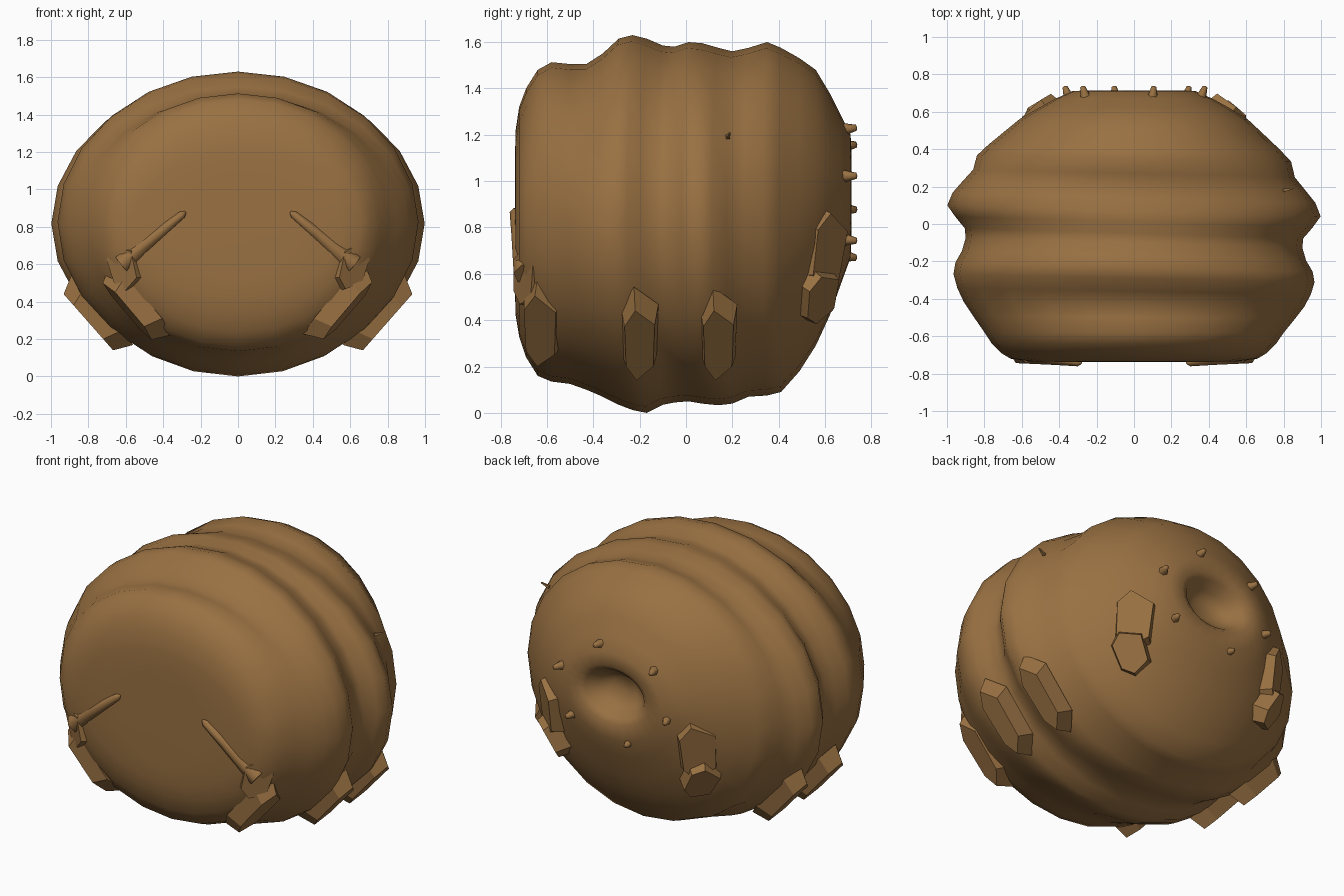
import bpy, bmesh, math
from mathutils import Vector

if "Cube" in bpy.data.objects:
    bpy.data.objects.remove(bpy.data.objects["Cube"])

brown = bpy.data.materials.new("earth brown")
brown.diffuse_color = (0.32, 0.165, 0.055, 1)
brown.use_nodes = True
brown.node_tree.nodes["Principled BSDF"].inputs["Base Color"].default_value = brown.diffuse_color


def make_object(name, bm, smooth=None):
    bmesh.ops.recalc_face_normals(bm, faces=bm.faces)
    mesh = bpy.data.meshes.new(name)
    bm.to_mesh(mesh)
    bm.free()
    mesh.materials.append(brown)
    ob = bpy.data.objects.new(name, mesh)
    bpy.context.collection.objects.link(ob)
    if smooth:
        bpy.ops.object.select_all(action='DESELECT')
        ob.select_set(True)
        bpy.context.view_layer.objects.active = ob
        bpy.ops.object.shade_smooth_by_angle(angle=math.radians(smooth))
    return ob


def loft(bm, loops):
    """Skin a list of point loops and close both ends."""
    rows = [[bm.verts.new(p) for p in loop] for loop in loops]
    n = len(rows[0])
    for a, b in zip(rows, rows[1:]):
        for i in range(n):
            j = (i + 1) % n
            bm.faces.new((a[i], a[j], b[j], b[i]))
    bm.faces.new(rows[0])
    bm.faces.new(rows[-1])


# Ridged body: rings of (y, half width, top z, bottom z) from front to mouth pit
RINGS = [
    (-.738, .30, 1.10, .52), (-.735, .55, 1.22, .42), (-.72, .66, 1.32, .33),
    (-.69, .71, 1.40, .24), (-.64, .76, 1.48, .16), (-.58, .80, 1.513, .135),
    (-.50, .86, 1.505, .125), (-.43, .91, 1.505, .10), (-.36, .945, 1.55, .07),
    (-.29, .965, 1.615, .035), (-.23, .955, 1.63, .012), (-.17, .92, 1.615, 0),
    (-.10, .90, 1.585, .035), (-.05, .905, 1.58, .045), (.01, .955, 1.60, .05),
    (.07, .998, 1.595, .04), (.14, .97, 1.575, .033), (.20, .92, 1.56, .04),
    (.27, .86, 1.575, .07), (.35, .84, 1.60, .075), (.41, .78, 1.575, .09),
    (.49, .69, 1.53, .18), (.56, .61, 1.48, .29), (.62, .51, 1.38, .42),
    (.67, .42, 1.28, .56), (.71, .33, 1.20, .67), (.715, .25, 1.12, .77),
    (.69, .20, 1.09, .80), (.63, .15, 1.05, .84), (.59, .08, 1.01, .90),
]
SIDES = 24
loops = []
for y, w, top, bottom in RINGS:
    mid, half = (top + bottom) / 2, (top - bottom) / 2
    skew = 0.03 * max(0, 1 - (y / 0.6) ** 2)
    loop = []
    for i in range(SIDES):
        a = 2 * math.pi * i / SIDES
        x = w * math.sin(a)
        loop.append((x, y - skew * x, mid + half * math.cos(a)))
    loops.append(loop)
bm = bmesh.new()
loft(bm, loops)
make_object("body", bm, 60)


def pad(name, centre, normal, along, length, width, depth=0.10):
    """Faceted six-sided stub with a flat outer face, sunk into the body."""
    n = Vector(normal).normalized()
    t = Vector(along)
    t = (t - n * t.dot(n)).normalized()
    s = n.cross(t)
    outline = [(1, .3), (.55, 1), (-.6, .9), (-1, .2), (-.6, -.9), (.6, -1)]
    layers = []
    for scale, height in ((1.25, -depth), (1.0, 0)):
        layers.append([Vector(centre) + n * height
                       + t * u * length / 2 * scale + s * v * width / 2 * scale
                       for u, v in outline])
    bm = bmesh.new()
    loft(bm, layers)
    make_object(name, bm)


def spike(name, base, tip, radius, sides=6):
    """Thin cone with a slightly blunted point."""
    base, tip = Vector(base), Vector(tip)
    n = (tip - base).normalized()
    u = n.orthogonal().normalized()
    v = n.cross(u)
    layers = []
    for f, r in ((0, 1), (.6, .6), (.95, .4), (1, .1)):
        c = base.lerp(tip, f)
        layers.append([c + (u * math.cos(2 * math.pi * i / sides)
                            + v * math.sin(2 * math.pi * i / sides)) * radius * r
                       for i in range(sides)])
    bm = bmesh.new()
    loft(bm, layers)
    make_object(name, bm, 60)


for s, side in ((-1, "left"), (1, "right")):
    # Stub feet along the lower flanks
    for k, y in enumerate((-.20, .14)):
        pad(f"{side}_flank_foot_{k + 1}", (s * .80, y, .29),
            (s * .75, 0, -.66), (s * .66, 0, .75), .40, .13)
    # Front feet with a knuckle and a thin tendril lying on the face
    pad(f"{side}_front_foot", (s * .59, -.63, .35),
        (s * .72, -.2, -.62), (s * .6, 0, .75), .40, .14)
    pad(f"{side}_front_knuckle", (s * .62, -.705, .58),
        (s * .5, -.85, -.1), (s * .3, 0, 1), .24, .16)
    spike(f"{side}_front_tendril", (s * .62, -.69, .60),
          (s * .28, -.742, .88), .055)
    # Rear feet in two faceted pieces
    pad(f"{side}_rear_foot_upper", (s * .52, .62, .69),
        (s * .62, .75, -.12), (-s * .1, 0, 1), .34, .20, .14)
    pad(f"{side}_rear_foot_lower", (s * .52, .59, .49),
        (s * .6, .65, -.45), (s * .2, -.2, 1), .24, .17, .14)

# Small teeth around the mouth pit
TEETH = [(.10, 1.22), (-.26, 1.15), (-.35, .88), (-.10, .68), (.28, .75), (.36, 1.02)]
for k, (x, z) in enumerate(TEETH):
    spike(f"mouth_tooth_{k + 1}", (x * .98, .66, z),
          (x * 1.06, .738, .95 + (z - .95) * 1.04), .035)

# Tiny thorn on the flank
spike("flank_thorn", (.80, .18, 1.19), (.85, .19, 1.21), .012, 4)
